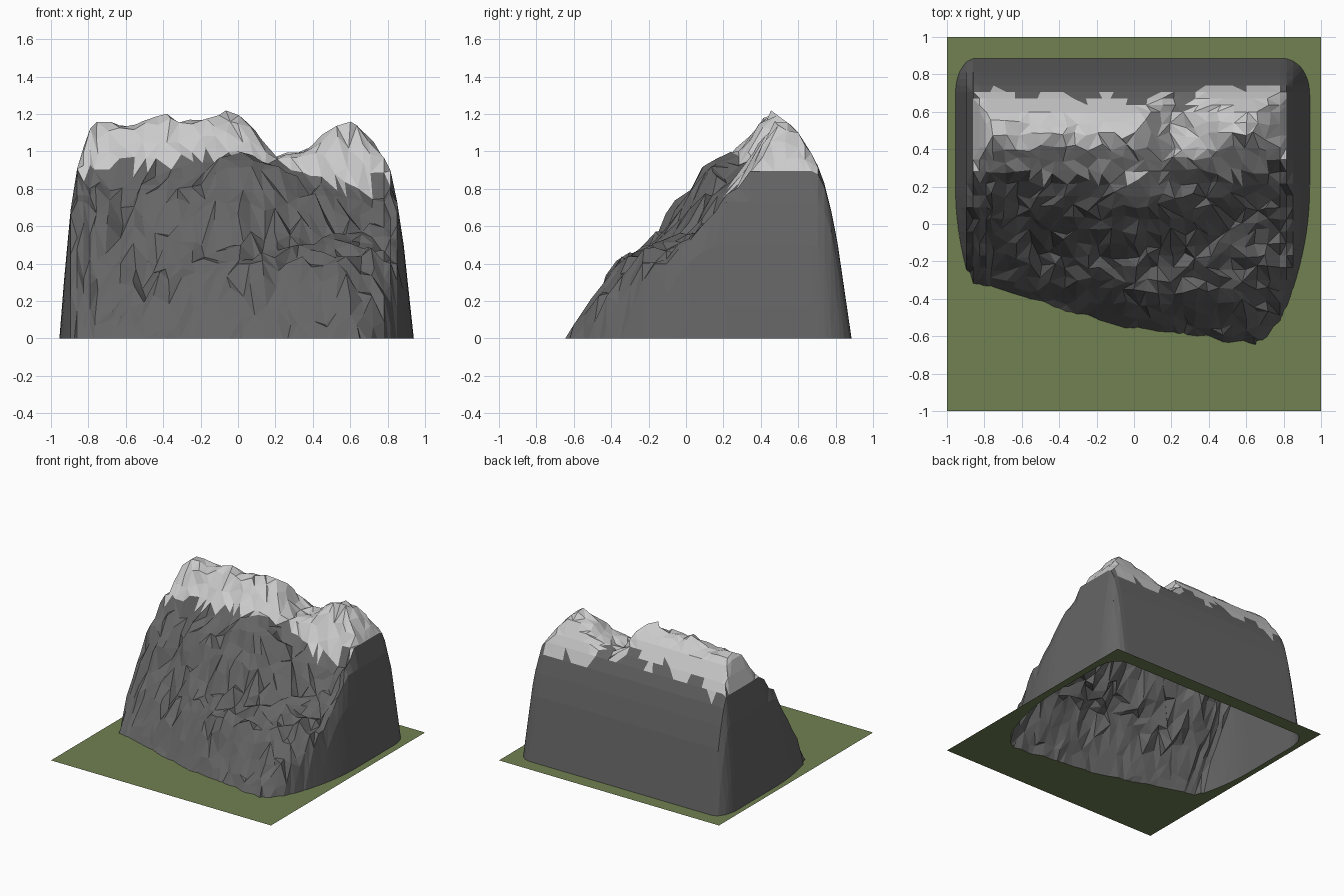
import bpy, bmesh, random, math
from mathutils import noise, Vector

if "Cube" in bpy.data.objects:
    bpy.data.objects.remove(bpy.data.objects["Cube"])

random.seed(4)


def lerp(pts, t):
    """Piecewise linear lookup, extended past both ends."""
    i = 0
    while i < len(pts) - 2 and t > pts[i + 1][0]:
        i += 1
    (a, fa), (b, fb) = pts[i], pts[i + 1]
    return fa + (fb - fa) * (t - a) / (b - a)


# Skyline height along x, and snow line along x
RIDGE = [(-.95, 1.14), (-.8, 1.18), (-.72, 1.18), (-.6, 1.14), (-.5, 1.16), (-.4, 1.22),
         (-.3, 1.16), (-.18, 1.18), (-.1, 1.24), (.05, 1.18), (.13, 1.05), (.2, .98),
         (.35, 1.0), (.5, 1.12), (.6, 1.18), (.7, 1.08), (.8, .95), (1, .8)]
SNOW = [(-.8, .88), (-.6, .93), (-.35, .91), (-.2, .97), (.1, .98), (.3, .92),
        (.5, .79), (.7, .83), (.9, .88)]
# Front slope sections (y, z) at several x stations
FRONT = [
    (-.85, [(-.31, 0), (-.04, .45), (.12, .7), (.30, .93), (.47, 1.2)]),
    (-.40, [(-.45, 0), (-.12, .45), (.04, .7), (.26, .95), (.47, 1.25)]),
    (.05, [(-.56, 0), (-.37, .40), (-.20, .5), (-.08, .68), (.12, .98), (.3, 1.0), (.48, 1.25)]),
    (.35, [(-.60, 0), (-.38, .38), (-.17, .48), (.10, .74), (.32, .93), (.5, 1.2)]),
    (.65, [(-.65, 0), (-.38, .37), (-.18, .46), (.02, .52), (.28, .80), (.5, 1.2)]),
    (.85, [(-.51, 0), (-.21, .42), (.02, .50), (.30, .84), (.5, 1.15)]),
]
# Cliff height against inset from the foot of the back and side walls
WALL = [(-.1, -.95), (0, 0), (.065, .6), (.115, .87), (.15, .97), (.22, 1.12), (.32, 1.22), (.6, 1.3)]


def wall_height(x, y):
    bow = .3 * max(0, .2 - y) ** 2
    dx = .94 - x - bow if x > 0 else (.955 + x - bow) * 1.35
    dy = (.885 - y) * .74
    r = .14
    if dx < r and dy < r:
        inset = r - math.hypot(r - dx, r - dy)
    else:
        inset = min(dx, dy)
    return lerp(WALL, inset)


def front_height(x, y):
    """Blend the neighbouring slope sections."""
    return lerp([(s, lerp(p, y)) for s, p in FRONT], min(max(x, -.85), .85))


def height(x, y):
    f = front_height(x, y)
    rough = .06 * noise.noise(Vector((x * 5, y * 5, 2))) + random.uniform(-.04, .04)
    # Slanting gully on the left of the face
    if .25 < f < .9:
        rough -= .09 * max(0, 1 - abs(x + .5 + .3 * (f - .3)) / .09)
    if f < .15 or f > .9:
        rough *= .6
    behind = max(0, y - .57)
    r = lerp(RIDGE, x) - 1.2 * behind ** 1.5 - .1 * max(0, .45 - y)
    if y < .62:
        r += random.uniform(-.03, .012)
    return min(f + rough, wall_height(x, y), r)


# Irregular grid lines, finer where the cliffs are steep
def lines(fine_low, fine_high):
    v, out = -1.0, []
    while v < .98:
        out.append(v)
        v += .035 if v < fine_low or v > fine_high else .064
    return out + [1.0]


xs, ys = lines(-.78, .74), lines(-2, .6)
terrain = bmesh.new()
grid = []
for j, y in enumerate(ys):
    row = []
    for i, x in enumerate(xs):
        px, py = x, y
        if 0 < j < len(ys) - 1 and abs(x) < .78:
            px += random.uniform(-.019, .019)
            if y < .6:
                py += random.uniform(-.022, .022)
        row.append(terrain.verts.new((px, py, height(px, py))))
    grid.append(row)
for j in range(len(ys) - 1):
    for i in range(len(xs) - 1):
        a, b, c, d = grid[j][i], grid[j][i + 1], grid[j + 1][i + 1], grid[j + 1][i]
        tris = ((a, b, c), (a, c, d)) if random.random() < .5 else ((a, b, d), (b, c, d))
        for t in tris:
            terrain.faces.new(t)


def is_snow(f):
    c = f.calc_center_median()
    zigzag = .12 * abs((c.x * 7) % 2 - 1) - .04 if c.y > .6 else 0
    return c.y > .24 and c.z > lerp(SNOW, c.x) + zigzag


def make_part(name, colour, above, keep=None):
    bm = terrain.copy()
    bmesh.ops.bisect_plane(bm, geom=bm.verts[:] + bm.edges[:] + bm.faces[:], dist=1e-5,
                           plane_co=(0, 0, 0), plane_no=(0, 0, 1),
                           clear_inner=above, clear_outer=not above)
    if keep:
        bmesh.ops.delete(bm, geom=[f for f in bm.faces if not keep(f)], context='FACES')
    if not above:
        for v in bm.verts:
            v.co.z = 0
        bm.normal_update()
        bmesh.ops.dissolve_limit(bm, angle_limit=.01, verts=bm.verts[:], edges=bm.edges[:])
        bmesh.ops.triangulate(bm, faces=bm.faces[:])
    me = bpy.data.meshes.new(name)
    bm.to_mesh(me)
    bm.free()
    ob = bpy.data.objects.new(name, me)
    bpy.context.collection.objects.link(ob)
    mat = bpy.data.materials.new(name)
    mat.diffuse_color = (*colour, 1)
    mat.use_nodes = True
    mat.node_tree.nodes["Principled BSDF"].inputs["Base Color"].default_value = mat.diffuse_color
    me.materials.append(mat)


# Rock body, snow cap and the grass sheet around the foot
make_part("rock_slopes", (.13, .13, .13), True, lambda f: not is_snow(f))
make_part("snow_cap", (.6, .6, .6), True, is_snow)
make_part("grass_ground", (.165, .22, .085), False)
terrain.free()
